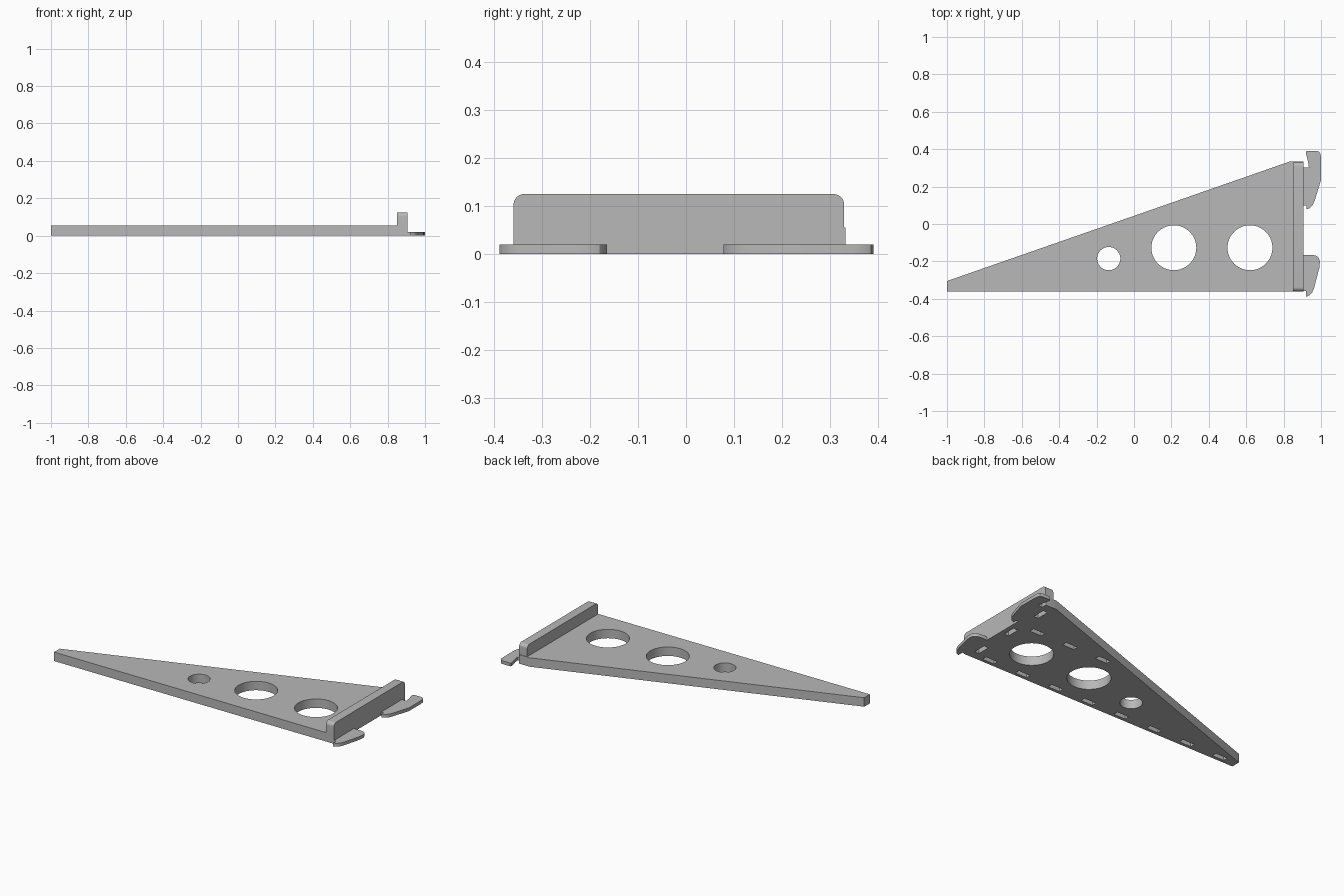
import bpy, bmesh, math
from mathutils import Matrix, Vector

cube = bpy.data.objects.get("Cube")
if cube:
    bpy.data.objects.remove(cube, do_unlink=True)

# Single painted-steel material
steel = bpy.data.materials.new("satin grey steel")
steel.use_nodes = True
GREY = (0.48, 0.48, 0.48, 1)
steel.diffuse_color = GREY
steel.node_tree.nodes["Principled BSDF"].inputs["Base Color"].default_value = GREY


def finish(name, bm):
    bmesh.ops.recalc_face_normals(bm, faces=bm.faces)
    mesh = bpy.data.meshes.new(name)
    bm.to_mesh(mesh)
    bm.free()
    mesh.materials.append(steel)
    obj = bpy.data.objects.new(name, mesh)
    bpy.context.collection.objects.link(obj)
    return obj


def prism(name, points, offset):
    """Extrude a closed outline along the offset vector."""
    bm = bmesh.new()
    face = bm.faces.new([bm.verts.new(p) for p in points])
    moved = bmesh.ops.extrude_face_region(bm, geom=[face], use_keep_orig=True)
    verts = [g for g in moved["geom"] if isinstance(g, bmesh.types.BMVert)]
    bmesh.ops.translate(bm, verts=verts, vec=Vector(offset))
    return finish(name, bm)


def activate(obj):
    bpy.ops.object.select_all(action="DESELECT")
    obj.select_set(True)
    bpy.context.view_layer.objects.active = obj


def smooth(obj):
    activate(obj)
    bpy.ops.object.shade_smooth_by_angle(angle=math.radians(30))


THICK, BACK, FRONT, END = 0.055, 0.333, -0.36, 0.905

# Tapered plate
outline = [(-1, FRONT), (END, FRONT), (END, BACK), (0.83, BACK), (-1, -0.305)]
plate = prism("bracket_plate", [(x, y, 0) for x, y in outline], (0, 0, THICK))

# Cutter with the round holes and the shallow slots of the underside
bm = bmesh.new()
for x, y, r in [(0.62, -0.127, 0.12), (0.213, -0.127, 0.12), (-0.135, -0.185, 0.062)]:
    bmesh.ops.create_cone(bm, cap_ends=True, segments=64, radius1=r, radius2=r,
                          depth=0.4, matrix=Matrix.Translation((x, y, 0)))


def slot(x, y, length, width):
    depth = 0.08
    bmesh.ops.create_cube(bm, size=1, matrix=Matrix.Translation((x, y, 0))
                          @ Matrix.Diagonal((length, width, depth, 1)))


for i in range(8):
    x = 0.75 - i * 0.233
    slot(x, -0.325, 0.08, 0.03)
    if i < 3:
        slot(x, 0.075, 0.08, 0.03)
        slot(0.86, -0.265 + i * 0.25, 0.03, 0.08)
cutter = finish("hole_cutter", bm)
cutter.hide_render = True

cut = plate.modifiers.new("holes", "BOOLEAN")
cut.operation = "DIFFERENCE"
cut.solver = "EXACT"
cut.object = cutter
activate(plate)
bpy.ops.object.modifier_apply(modifier=cut.name)
bpy.data.objects.remove(cutter, do_unlink=True)
smooth(plate)

# Upright end flange with rounded top corners
R, TOP = 0.022, 0.125
profile = [(FRONT, THICK), (BACK - 0.003, THICK)]
for cy, start in [(BACK - 0.003 - R, 0), (FRONT + R, 90)]:
    for k in range(9):
        a = math.radians(start + k * 90 / 8)
        profile.append((cy + R * math.cos(a), TOP - R + R * math.sin(a)))
flange = prism("end_flange", [(0.85, y, z) for y, z in profile], (END - 0.85, 0, 0))
smooth(flange)

# Flat mounting hooks
upper = [(0.89, 0.302), (0.935, 0.302), (0.931, 0.33), (0.918, 0.385), (0.924, 0.391),
         (0.975, 0.391), (0.99, 0.386), (0.998, 0.372), (1.0, 0.35), (1.0, 0.235),
         (0.966, 0.125), (0.955, 0.1), (0.94, 0.085), (0.921, 0.078), (0.921, 0.1),
         (0.89, 0.1)]
lower = [(0.89, -0.165), (0.955, -0.165), (0.975, -0.17), (0.988, -0.181), (0.994, -0.2),
         (0.991, -0.235), (0.962, -0.345), (0.952, -0.368), (0.938, -0.382),
         (0.92, -0.389), (0.92, -0.357), (0.89, -0.357)]
for name, shape in [("upper_hook", upper), ("lower_hook", lower)]:
    hook = prism(name, [(x, y, 0) for x, y in shape], (0, 0, 0.02))
    smooth(hook)
